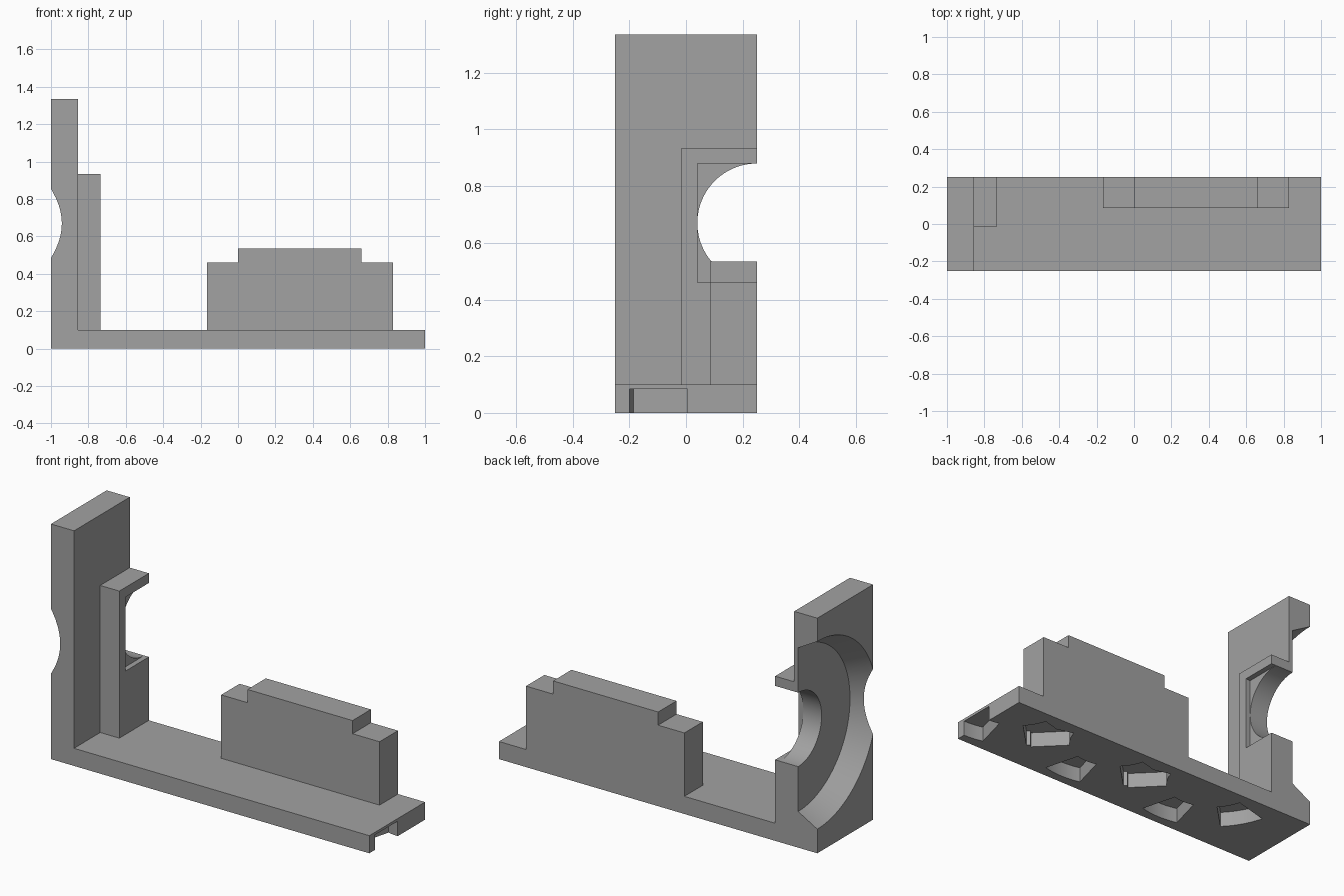
import bpy, bmesh, math
from mathutils import Vector

cube = bpy.data.objects.get("Cube")
if cube:
    bpy.data.objects.remove(cube, do_unlink=True)

grey = bpy.data.materials.new("plain grey")
grey.use_nodes = True
grey.diffuse_color = (0.36, 0.36, 0.36, 1)
grey.node_tree.nodes["Principled BSDF"].inputs["Base Color"].default_value = grey.diffuse_color

BACK, FRONT = 0.25, -0.25
HOLE_Z = 0.67


def add_object(name, bm):
    bmesh.ops.recalc_face_normals(bm, faces=bm.faces)
    mesh = bpy.data.meshes.new(name)
    bm.to_mesh(mesh)
    bm.free()
    mesh.materials.append(grey)
    obj = bpy.data.objects.new(name, mesh)
    bpy.context.collection.objects.link(obj)
    return obj


def prism(name, points, offset):
    """Extrude a flat outline of 3D points by an offset vector."""
    bm = bmesh.new()
    face = bm.faces.new([bm.verts.new(p) for p in points])
    ext = bmesh.ops.extrude_face_region(bm, geom=[face])
    moved = [g for g in ext["geom"] if isinstance(g, bmesh.types.BMVert)]
    bmesh.ops.translate(bm, verts=moved, vec=Vector(offset))
    return add_object(name, bm)


def side_profile(name, outline, front):
    """Part drawn as an x-z outline, running from the front depth to the back."""
    return prism(name, [(x, front, z) for x, z in outline], (0, BACK - front, 0))


def turned(name, x0, r0, x1, r1):
    """Round cutter along x, centred on the back edge of the wall."""
    bm = bmesh.new()
    rings = []
    for x, r in ((x0, r0), (x1, r1)):
        angles = [math.tau * i / 96 for i in range(96)]
        rings.append([bm.verts.new((x, BACK + r * math.cos(a), HOLE_Z + r * math.sin(a))) for a in angles])
        bm.faces.new(rings[-1])
    for i in range(96):
        j = (i + 1) % 96
        bm.faces.new((rings[0][i], rings[0][j], rings[1][j], rings[1][i]))
    return add_object(name, bm)


def ring_slot(name, cx, middle, inner=0.245, outer=0.45, steps=12):
    """Cutter shaped as a thirty degree piece of a ring."""
    angles = [math.radians(middle - 15 + 30 * i / steps) for i in range(steps + 1)]
    arc = [(outer, a) for a in angles] + [(inner, a) for a in reversed(angles)]
    points = [(cx + r * math.cos(a), BACK + r * math.sin(a), -0.05) for r, a in arc]
    return prism(name, points, (0, 0, 0.135))


def cut(obj, cutters):
    for c in cutters:
        c.hide_render = True
        mod = obj.modifiers.new("cut", 'BOOLEAN')
        mod.operation = 'DIFFERENCE'
        mod.solver = 'EXACT'
        mod.object = c
    graph = bpy.context.evaluated_depsgraph_get()
    mesh = bpy.data.meshes.new_from_object(obj.evaluated_get(graph))
    obj.modifiers.clear()
    obj.data = mesh
    for c in cutters:
        bpy.data.objects.remove(c, do_unlink=True)


# Base plate and upright wall as one angle bracket
frame = side_profile("base_and_wall", [
    (-1, 0), (1, 0), (1, 0.1), (-0.855, 0.1), (-0.855, 1.335), (-1, 1.335)], FRONT)

# Boss standing against the wall
boss = side_profile("wall_boss", [
    (-0.855, 0.1), (-0.735, 0.1), (-0.735, 0.935), (-0.855, 0.935)], -0.015)

# Stepped block on the base
block = side_profile("stepped_block", [
    (-0.165, 0.1), (0.83, 0.1), (0.83, 0.46), (0.66, 0.46),
    (0.66, 0.535), (0, 0.535), (0, 0.46), (-0.165, 0.46)], 0.085)

# Curved slots under the base, around three centres
slots = [ring_slot("slot_cutter", cx, middle)
         for cx in (1, 1 / 3, -1 / 3) for middle in (210, 270, 330) if cx < 1 or middle < 300]

# Tapered recess in the outer wall face and the round opening through it
slope = 0.068 / 0.12
recess = turned("recess_cutter", -1.05, 0.533 + 0.05 * slope, -0.88, 0.465)
cut(frame, slots + [recess, turned("hole_cutter", -0.95, 0.21, -0.8, 0.21)])

# Opening and shallow square pocket in the boss
pocket = prism("pocket_cutter", [
    (-0.765, 0.04, 0.46), (-0.765, 0.35, 0.46), (-0.765, 0.35, 0.88), (-0.765, 0.04, 0.88)],
    (0.1, 0, 0))
cut(boss, [turned("hole_cutter", -0.95, 0.21, -0.65, 0.21), pocket])

# Smooth the round surfaces, keep the edges sharp
for obj in (frame, boss, block):
    bpy.ops.object.select_all(action='DESELECT')
    obj.select_set(True)
    bpy.context.view_layer.objects.active = obj
    bpy.ops.object.shade_smooth_by_angle(angle=math.radians(25))
